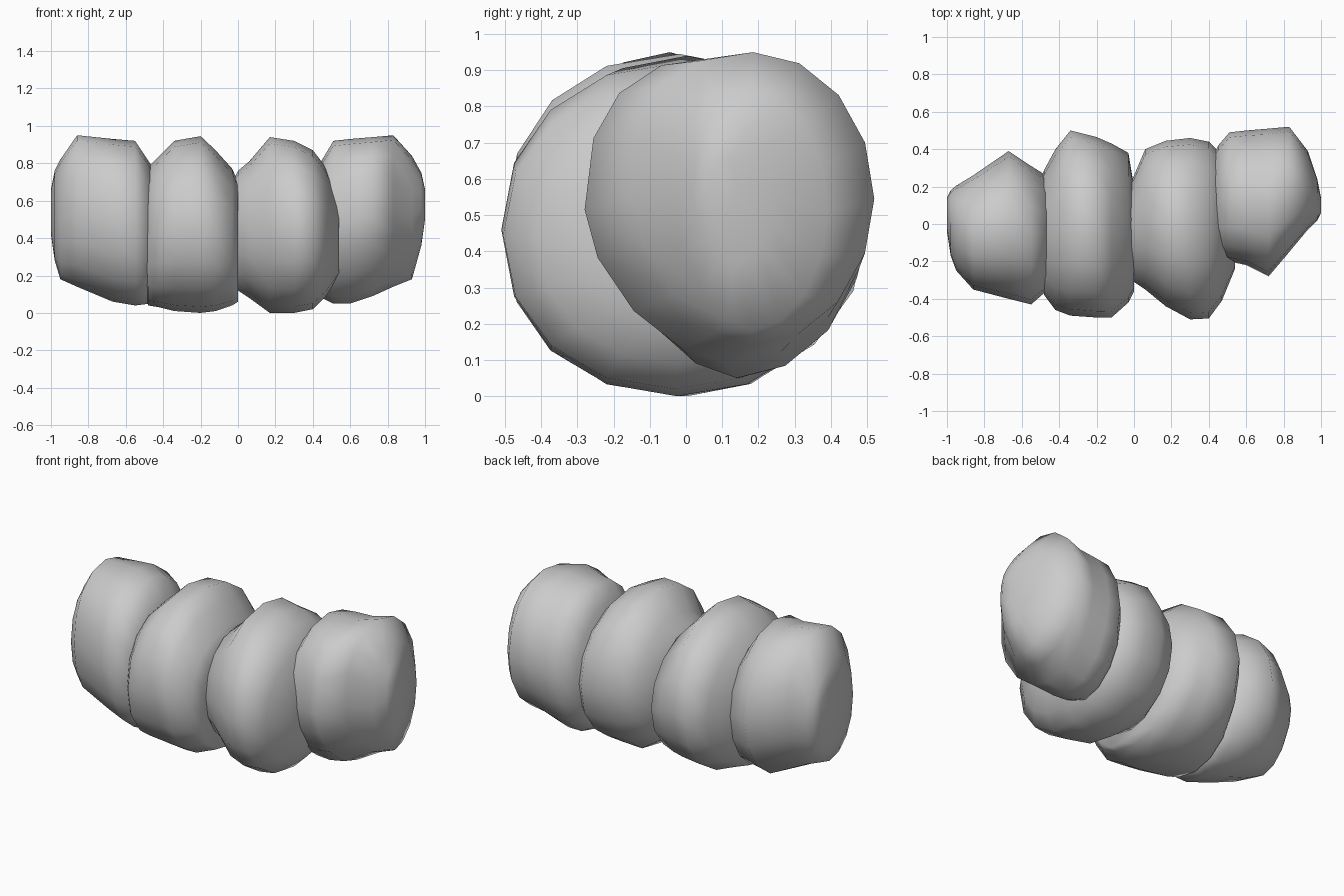
import bpy, bmesh, math

SIDES = 16


def power(v, e):
    return math.copysign(abs(v) ** e, v)


def lobe(name, stations, bulge=(2.1, 2.1, 2.1, 2.1)):
    """Loft rounded rings; each station is x, y min, y max, z min, z max.
    bulge gives the roundness of each quadrant, counter-clockwise from +y +z."""
    bm = bmesh.new()
    rings = []
    for x, y0, y1, z0, z1 in stations:
        ring = []
        for i in range(SIDES):
            a = 2 * math.pi * i / SIDES
            e = 2 / bulge[i * 4 // SIDES]
            y = (y0 + y1) / 2 + (y1 - y0) / 2 * power(math.cos(a), e)
            z = (z0 + z1) / 2 + (z1 - z0) / 2 * power(math.sin(a), e)
            ring.append(bm.verts.new((x, y, z)))
        rings.append(ring)
    for r, s in zip(rings, rings[1:]):
        for i in range(SIDES):
            j = (i + 1) % SIDES
            bm.faces.new((r[i], r[j], s[j], s[i]))
    bm.faces.new(rings[0])
    bm.faces.new(rings[-1])
    bmesh.ops.recalc_face_normals(bm, faces=bm.faces)
    for f in bm.faces:
        f.smooth = True
    me = bpy.data.meshes.new(name)
    bm.to_mesh(me)
    bm.free()
    ob = bpy.data.objects.new(name, me)
    bpy.context.collection.objects.link(ob)


# Left end segment
lobe("left_end_segment", [
    (-1.00, -0.04, 0.14, 0.42, 0.66),
    (-0.98, -0.17, 0.18, 0.28, 0.76),
    (-0.95, -0.25, 0.205, 0.18, 0.82),
    (-0.86, -0.35, 0.26, 0.14, 0.95),
    (-0.67, -0.40, 0.39, 0.06, 0.93),
    (-0.55, -0.43, 0.31, 0.04, 0.92),
    (-0.47, -0.36, 0.26, 0.05, 0.80),
    (-0.42, -0.20, 0.14, 0.20, 0.66),
], (2.0, 2.2, 2.1, 2.0))

# Left middle segment
lobe("left_middle_segment", [
    (-0.54, -0.20, 0.14, 0.22, 0.60),
    (-0.48, -0.38, 0.29, 0.04, 0.78),
    (-0.42, -0.46, 0.40, 0.03, 0.84),
    (-0.34, -0.49, 0.50, 0.01, 0.92),
    (-0.20, -0.50, 0.465, 0.00, 0.945),
    (-0.12, -0.50, 0.43, 0.01, 0.87),
    (-0.03, -0.42, 0.38, 0.04, 0.77),
    (0.00, -0.36, 0.20, 0.06, 0.70),
], (2.0, 2.2, 2.2, 2.0))

# Right middle segment
lobe("right_middle_segment", [
    (-0.04, -0.22, 0.18, 0.20, 0.68),
    (0.00, -0.31, 0.26, 0.12, 0.76),
    (0.06, -0.35, 0.40, 0.08, 0.81),
    (0.17, -0.44, 0.445, 0.00, 0.94),
    (0.30, -0.51, 0.46, 0.00, 0.92),
    (0.40, -0.505, 0.44, 0.02, 0.87),
    (0.47, -0.41, 0.37, 0.09, 0.78),
    (0.54, -0.24, 0.24, 0.20, 0.60),
])

# Right end segment, bevelled along its lower front
lobe("right_end_segment", [
    (0.40, -0.14, 0.32, 0.20, 0.68),
    (0.45, -0.18, 0.42, 0.08, 0.82),
    (0.51, -0.20, 0.49, 0.05, 0.92),
    (0.60, -0.22, 0.50, 0.05, 0.93),
    (0.72, -0.28, 0.51, 0.09, 0.94),
    (0.83, -0.15, 0.52, 0.14, 0.95),
    (0.93, -0.03, 0.39, 0.18, 0.84),
    (0.98, 0.02, 0.24, 0.36, 0.75),
    (1.00, 0.06, 0.14, 0.50, 0.66),
], (2.0, 2.5, 1.65, 1.95))
